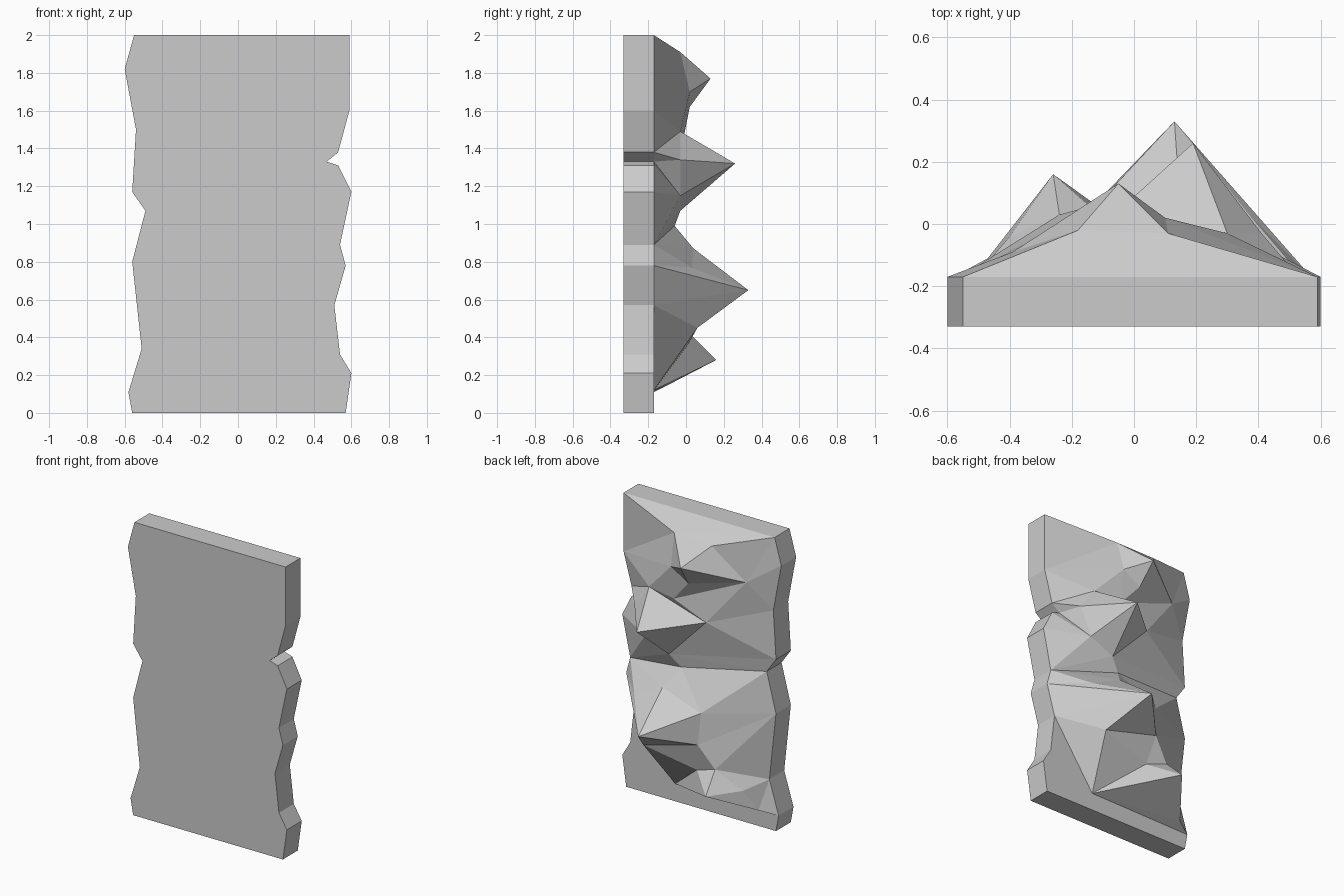
import bpy, bmesh
from mathutils import Vector
from mathutils.geometry import delaunay_2d_cdt

if "Cube" in bpy.data.objects:
    bpy.data.objects.remove(bpy.data.objects["Cube"])

FRONT, BACK = -0.33, -0.17

# Ragged slab outline (x, z): right side upwards, left side downwards
right = [(0.57, 0), (0.60, 0.21), (0.54, 0.31), (0.51, 0.57), (0.57, 0.78), (0.54, 0.89),
         (0.60, 1.17), (0.53, 1.31), (0.47, 1.33), (0.53, 1.38), (0.59, 1.60), (0.59, 2.0)]
left = [(-0.55, 2.0), (-0.60, 1.82), (-0.54, 1.50), (-0.56, 1.17), (-0.49, 1.07),
        (-0.56, 0.80), (-0.51, 0.34), (-0.58, 0.11), (-0.56, 0)]

# Rock peaks and creases on the back (x, y, z)
rock = {
    "peakA": (-0.05, 0.13, 1.77), "a1": (0.11, -0.03, 1.91), "a2": (-0.18, -0.02, 1.90),
    "a3": (-0.39, -0.09, 1.68), "a4": (0.10, 0.02, 1.70), "a5": (-0.03, 0.02, 1.62),
    "a6": (0.30, -0.03, 1.49), "a7": (0.10, -0.01, 1.47),
    "peakB": (0.19, 0.26, 1.32), "b1": (-0.13, -0.03, 1.36), "b2": (0.41, -0.03, 1.34),
    "b3": (0.33, -0.03, 1.15), "b4": (0.15, -0.03, 1.07), "b5": (0.08, -0.06, 0.99),
    "peakC": (0.13, 0.33, 0.65), "c1": (0.15, 0.04, 0.87), "c2": (-0.14, 0.04, 0.77),
    "c3": (-0.13, 0.06, 0.56), "c4": (0.28, 0.06, 0.45), "c5": (0.37, 0.03, 0.77),
    "peakD": (-0.26, 0.16, 0.28), "d1": (-0.24, 0.03, 0.41), "d2": (-0.09, 0.01, 0.36),
    "d3": (-0.40, -0.04, 0.28), "d4": (-0.47, -0.11, 0.14), "foot": (0.20, -0.17, 0.12),
}

# Ridges and valleys as chains of points (r / l = outline points)
ridges = [
    "r11 a1 peakA a2 l0", "a1 a4 peakA a5 a4 a6", "a5 a7 a6", "a5 a3 a7",
    "peakA a3 l2", "a3 l1", "a2 a3", "a6 r9", "a4 r10",
    "a6 b2 peakB a6 b1 peakB b3 b4 peakB", "b1 b4", "b2 r8", "b3 r7", "b4 l3", "b1 l2",
    "b4 b5 l4", "b5 r5", "b5 c1 peakC c2 l5", "c1 c2", "c1 c5 r4",
    "c5 peakC c4 foot", "peakC r4", "peakC c3 c4", "c2 c3 d1 d2 c3",
    "c4 d2 peakD d1 l6", "d1 d3 peakD d4 l7", "d3 l6", "d3 d4",
    "d2 foot peakD", "d4 foot r3", "foot l7",
]

points = {f"r{i}": (x, BACK, z) for i, (x, z) in enumerate(right)}
points.update({f"l{i}": (x, BACK, z) for i, (x, z) in enumerate(left)})
outline_count = len(points)
points.update(rock)
names = list(points)
coords = list(points.values())

edges = set()
for chain in ridges:
    ids = [names.index(n) for n in chain.split()]
    edges.update(tuple(sorted(e)) for e in zip(ids, ids[1:]))

flat = [Vector((x, z)) for x, _, z in coords]
out_co, _, tris, origin, _, _ = delaunay_2d_cdt(
    flat, sorted(edges), [list(range(outline_count))], 1, 1e-5)

bm = bmesh.new()
# Faceted rock surface on the back
back = []
lookup = {}
for i, co in enumerate(out_co):
    if origin[i]:
        y = coords[origin[i][0]][1]
        lookup[origin[i][0]] = i
    else:  # crossing point takes the height of its surroundings
        near = sorted(range(len(flat)), key=lambda k: (flat[k] - co).length)[:3]
        y = sum(coords[k][1] for k in near) / 3
    back.append(bm.verts.new((co.x, y, co.y)))
for tri in tris:
    bm.faces.new([back[i] for i in tri])

# Flat front and side walls
rim = [back[lookup[i]] for i in range(outline_count)]
front = [bm.verts.new((v.co.x, FRONT, v.co.z)) for v in rim]
bm.faces.new(front)
for i in range(outline_count):
    j = (i + 1) % outline_count
    bm.faces.new((front[i], rim[i], rim[j], front[j]))

bmesh.ops.recalc_face_normals(bm, faces=bm.faces)
mesh = bpy.data.meshes.new("rock_wall_panel")
bm.to_mesh(mesh)
bm.free()
bpy.context.collection.objects.link(bpy.data.objects.new("rock_wall_panel", mesh))
